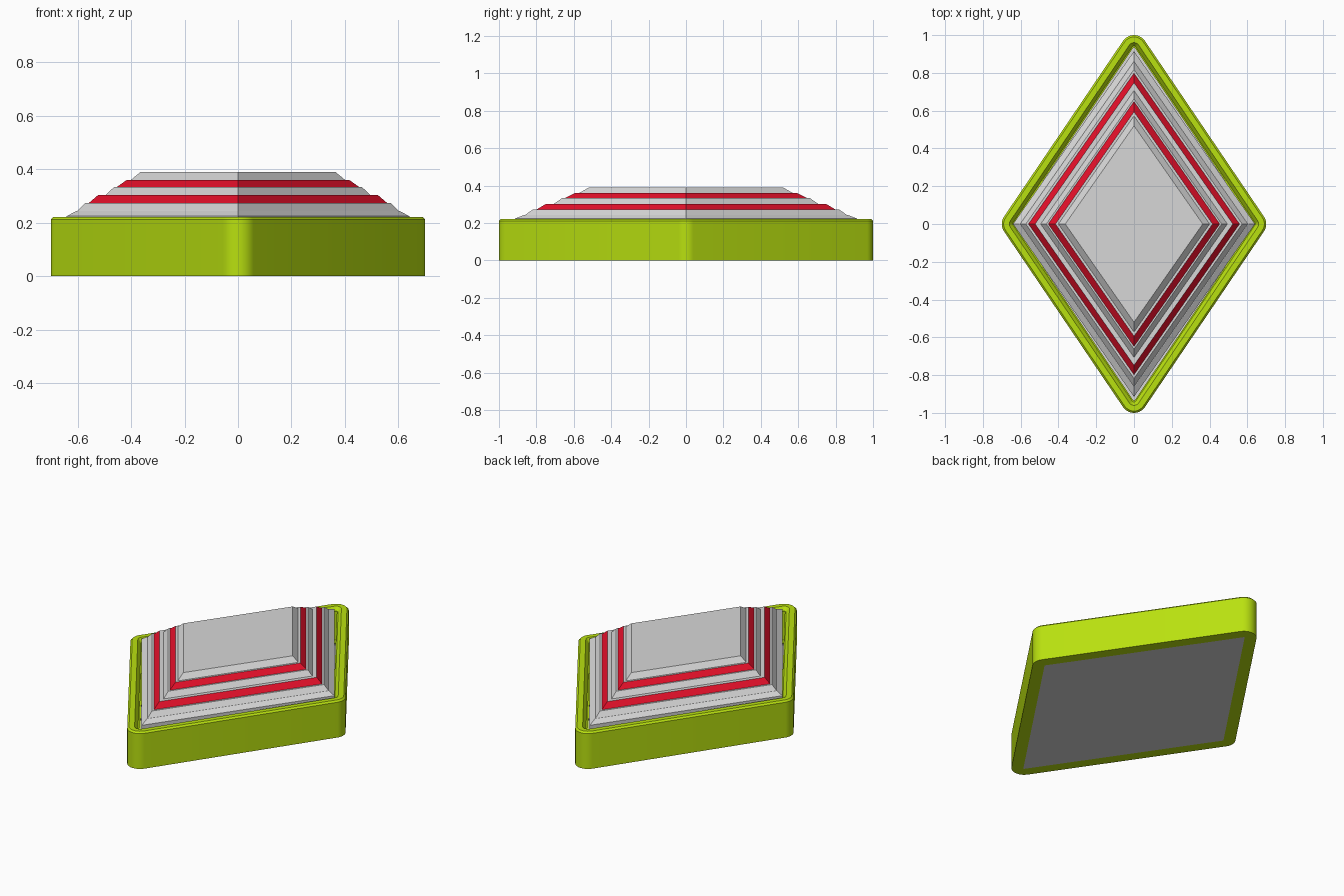
import bpy
import bmesh
import math

cube = bpy.data.objects.get("Cube")
if cube:
    bpy.data.objects.remove(cube, do_unlink=True)


def material(name, rgb):
    m = bpy.data.materials.new(name)
    m.use_nodes = True
    colour = (*rgb, 1.0)
    m.diffuse_color = colour
    m.node_tree.nodes["Principled BSDF"].inputs["Base Color"].default_value = colour
    return m


GREEN = material("lime green", (0.485, 0.75, 0.005))
GREY = material("light grey", (0.68, 0.68, 0.68))
RED = material("red", (0.78, 0.005, 0.023))

CORE_X, CORE_Y = 0.63, 0.93
STEPS = 10


def rounded_diamond(radius, z):
    """Diamond outline grown outward by radius, with rounded corners."""
    half = math.atan2(CORE_X, CORE_Y)
    points = []
    for i in range(4):
        middle = i * math.pi / 2
        cx, cy = CORE_X * round(math.cos(middle)), CORE_Y * round(math.sin(middle))
        spread = half if i % 2 == 0 else math.pi / 2 - half
        for k in range(STEPS + 1):
            a = middle + spread * (2 * k / STEPS - 1)
            points.append((cx + radius * math.cos(a), cy + radius * math.sin(a), z))
    return points


def sharp_diamond(size, z):
    return [(0.7 * size, 0, z), (0, size, z), (-0.7 * size, 0, z), (0, -size, z)]


def loft(name, rings, materials, bands=None, cap=False):
    """Bridge successive rings with quads; bands gives a material per step."""
    bm = bmesh.new()
    loops = [[bm.verts.new(p) for p in ring] for ring in rings]
    n = len(loops[0])
    for j in range(len(loops) - 1):
        low, high = loops[j], loops[j + 1]
        for i in range(n):
            k = (i + 1) % n
            face = bm.faces.new((low[i], low[k], high[k], high[i]))
            face.material_index = bands[j] if bands else 0
    if cap:
        bm.faces.new(loops[-1])
    mesh = bpy.data.meshes.new(name)
    bm.to_mesh(mesh)
    bm.free()
    for m in materials:
        mesh.materials.append(m)
    obj = bpy.data.objects.new(name, mesh)
    bpy.context.collection.objects.link(obj)
    return obj


# Green housing: underside rim, wall, bevelled lip and inner groove
housing_profile = [(0.005, 0), (0.07, 0), (0.07, 0.212), (0.06, 0.222),
                   (0.03, 0.222), (0.012, 0.2), (0.005, 0.2)]
housing = loft("housing", [rounded_diamond(r, z) for r, z in housing_profile], [GREEN])
bpy.context.view_layer.objects.active = housing
housing.select_set(True)
bpy.ops.object.shade_smooth_by_angle(angle=math.radians(30))
housing.select_set(False)

# Stepped pyramid: size, height, and whether the slope up to it is red
steps = [(0.915, 0.2, 0), (0.915, 0.224, 0), (0.866, 0.243, 0), (0.861, 0.243, 0),
         (0.818, 0.273, 0), (0.798, 0.273, 0), (0.748, 0.303, 1), (0.706, 0.303, 0),
         (0.663, 0.333, 0), (0.648, 0.333, 0), (0.594, 0.36, 1), (0.572, 0.36, 0),
         (0.52, 0.39, 0)]
loft("stepped_insert", [sharp_diamond(s, z) for s, z, _ in steps], [GREY, RED],
     bands=[red for _, _, red in steps[1:]], cap=True)

# Grey plate filling the underside, facing down
loft("base_plate", [rounded_diamond(0.005, 0.01), rounded_diamond(0.005, 0)][::1],
     [GREY], cap=True)
plate = bpy.data.objects["base_plate"].data
plate.flip_normals()
